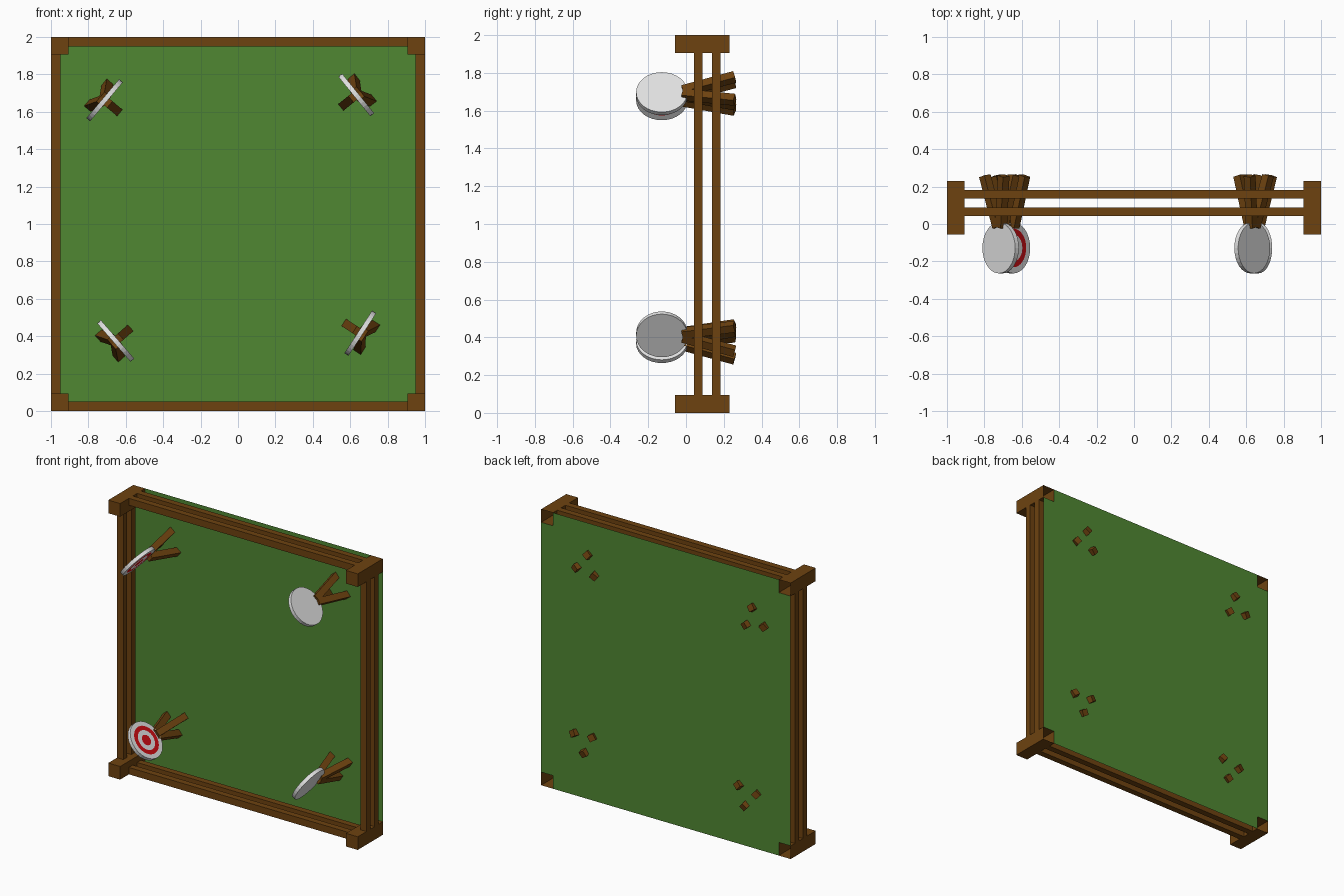
import bpy, bmesh, math
from mathutils import Vector, Matrix

if "Cube" in bpy.data.objects:
    bpy.data.objects.remove(bpy.data.objects["Cube"])


def material(name, rgb):
    m = bpy.data.materials.new(name)
    m.diffuse_color = (*rgb, 1)
    m.use_nodes = True
    m.node_tree.nodes["Principled BSDF"].inputs["Base Color"].default_value = m.diffuse_color
    return m


BROWN = material("brown wood", (0.155, 0.055, 0.005))
GREEN = material("grass green", (0.08, 0.245, 0.032))
WHITE = material("white paint", (0.76, 0.76, 0.76))
RED = material("red paint", (0.62, 0.004, 0.006))


def finish(name, bm, *mats):
    mesh = bpy.data.meshes.new(name)
    bm.to_mesh(mesh)
    bm.free()
    for m in mats:
        mesh.materials.append(m)
    ob = bpy.data.objects.new(name, mesh)
    bpy.context.collection.objects.link(ob)
    return ob


def box(name, lo, hi, open_back=False):
    lo, hi = Vector(lo), Vector(hi)
    bm = bmesh.new()
    bmesh.ops.create_cube(bm, size=1, matrix=Matrix.Translation((lo + hi) / 2)
                          @ Matrix.Diagonal((*(hi - lo), 1)))
    if open_back:
        bm.normal_update()
        back = [f for f in bm.faces if f.normal.y > 0.9]
        bmesh.ops.delete(bm, geom=back, context='FACES_ONLY')
    return finish(name, bm, BROWN)


C = 0.095        # corner block size
R = 0.05         # rail width
BACK = 0.23      # plane of the green sheet

# Corner blocks, hollow and open at the back
for x in (-1, 1 - C):
    for z in (0, 2 - C):
        box("corner_block", (x, -0.057, z), (x + C, BACK, z + C), True)

# Double rails on all four sides
for y in (0.043, 0.137):
    for a in (0, 2 - R):
        box("upright_rail", (a - 1, y, C), (a - 1 + R, y + 0.045, 2 - C))
        box("cross_rail", (C - 1, y, a), (1 - C, y + 0.045, a + R))

# Green back sheet, notched at the corners
bm = bmesh.new()
cuts = (0, C, 2 - C, 2)
for i in range(3):
    for j in range(3):
        if i == 1 or j == 1:
            x0, x1, z0, z1 = cuts[i] - 1, cuts[i + 1] - 1, cuts[j], cuts[j + 1]
            bm.faces.new([bm.verts.new((x, BACK, z)) for x, z in
                          ((x0, z0), (x1, z0), (x1, z1), (x0, z1))])
bmesh.ops.remove_doubles(bm, verts=bm.verts, dist=1e-4)
finish("green_back_sheet", bm, GREEN)


def target(cx, cz, angle):
    """Round target whose painted face looks along angle in the xz plane."""
    a = math.radians(angle)
    n = Vector((math.cos(a), 0, math.sin(a)))
    side = Vector((-math.sin(a), 0, math.cos(a)))
    rad, thick = 0.136, 0.026
    bm = bmesh.new()
    bmesh.ops.create_cone(bm, cap_ends=True, segments=32, radius1=rad,
                          radius2=rad, depth=thick)
    bm.normal_update()
    face = next(f for f in bm.faces if f.normal.z > 0.9)
    # Painted rings, inset from the rim to the bullseye
    for width, mat in ((0.24, 1), (0.23, 0), (0.25, 1)):
        bmesh.ops.inset_region(bm, faces=[face], thickness=width * rad)
        face.material_index = mat
    rot = n.to_track_quat('Z', 'Y').to_matrix().to_4x4()
    bmesh.ops.transform(bm, verts=bm.verts,
                        matrix=Matrix.Translation((cx, -0.128, cz)) @ rot)
    finish("target_disc", bm, WHITE, RED)

    # Three spreading posts carrying the target
    for k in range(3):
        b = a + k * math.tau / 3
        out = Vector((math.cos(b), 0, math.sin(b)))
        c = Vector((cx, 0, cz))
        p = c + out * 0.014 + Vector((0, -0.017, 0))
        q = c + out * 0.09 + Vector((0, 0.258, 0))
        d = q - p
        frame = Matrix((side, Vector((0, 1, 0)), n)).transposed()
        tilt = Vector((0, 1, 0)).rotation_difference(d).to_matrix()
        bm = bmesh.new()
        bmesh.ops.create_cube(bm, size=1,
                              matrix=Matrix.Translation((p + q) / 2)
                              @ (tilt @ frame).to_4x4()
                              @ Matrix.Diagonal((0.045, d.length, 0.045, 1)))
        bmesh.ops.recalc_face_normals(bm, faces=bm.faces)
        finish("target_post", bm, BROWN)


target(-0.713, 1.662, -40)
target(0.632, 1.69, 219)
target(-0.654, 0.375, 41)
target(0.654, 0.416, 147)
